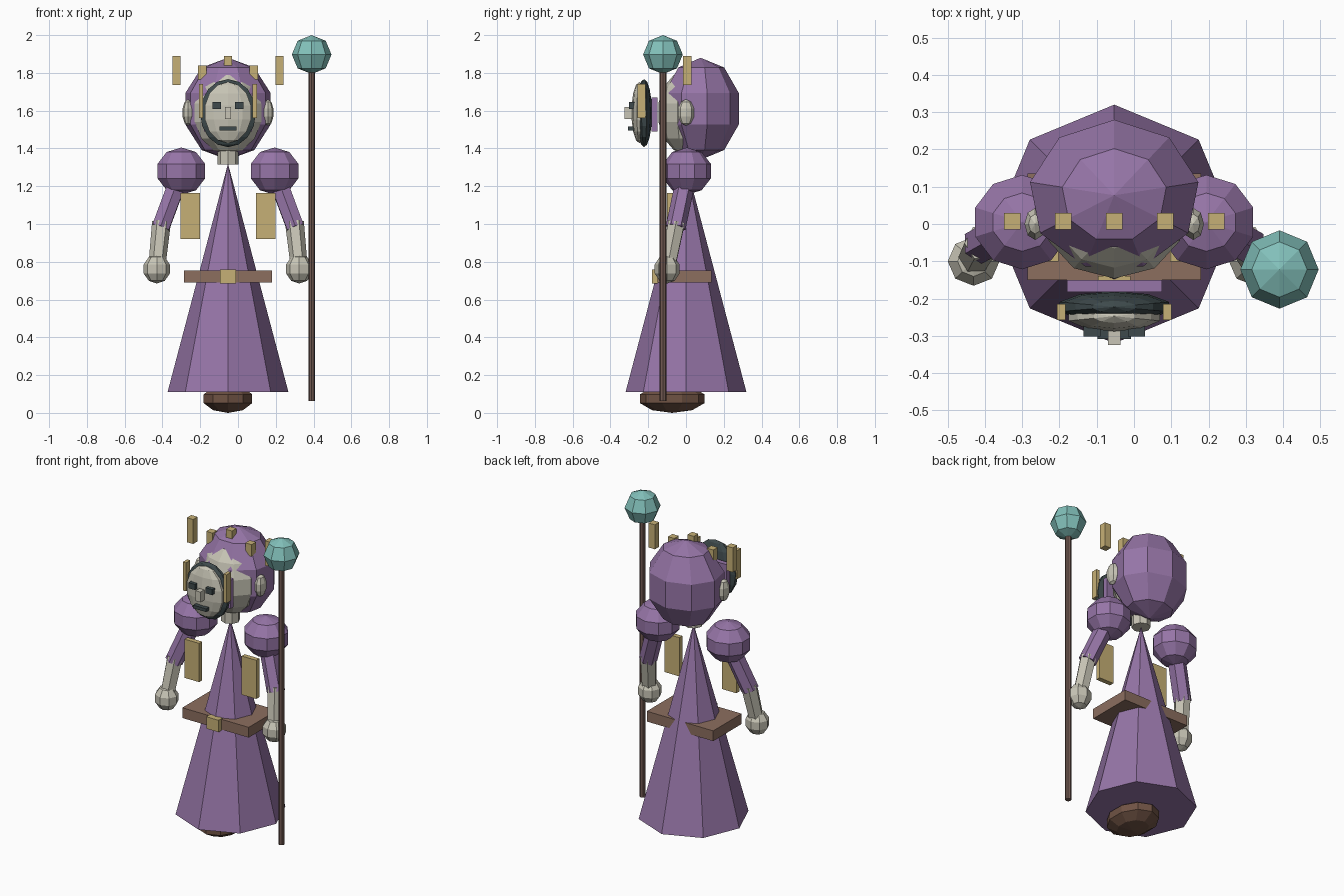
import bpy
from math import radians
from mathutils import Vector

if "Cube" in bpy.data.objects:
    bpy.data.objects.remove(bpy.data.objects["Cube"])

CX = -0.053  # body axis


def material(name, rgb):
    lin = [((c / 255 + 0.055) / 1.055) ** 2.4 for c in rgb]
    m = bpy.data.materials.new(name)
    m.diffuse_color = (*lin, 1)
    m.use_nodes = True
    m.node_tree.nodes["Principled BSDF"].inputs["Base Color"].default_value = m.diffuse_color
    return m


PURPLE = material("robe purple", (150, 117, 167))
SKIN = material("pale skin", (200, 197, 182))
GOLD = material("gold", (198, 176, 118))
LEATHER = material("belt brown", (140, 110, 95))
SHOE = material("shoe brown", (112, 83, 68))
WOOD = material("staff wood", (114, 90, 82))
DARK = material("dark slate", (62, 74, 76))
ORB = material("teal crystal", (130, 192, 186))


def finish(name, mat):
    ob = bpy.context.object
    ob.name = name
    ob.data.materials.append(mat)
    return ob


def ball(name, mat, loc, radii, segs=8, rings=5):
    bpy.ops.mesh.primitive_uv_sphere_add(segments=segs, ring_count=rings, radius=1, location=loc)
    ob = finish(name, mat)
    ob.scale = radii
    return ob


def box(name, mat, lo, hi):
    lo, hi = Vector(lo), Vector(hi)
    bpy.ops.mesh.primitive_cube_add(size=1, location=(lo + hi) / 2)
    ob = finish(name, mat)
    ob.scale = hi - lo
    return ob


def rod(name, mat, a, b, r1, r2, sides):
    a, b = Vector(a), Vector(b)
    bpy.ops.mesh.primitive_cone_add(vertices=sides, radius1=r1, radius2=r2,
                                    depth=(b - a).length, location=(a + b) / 2)
    ob = finish(name, mat)
    ob.rotation_mode = 'QUATERNION'
    ob.rotation_quaternion = (b - a).to_track_quat('Z', 'Y')
    return ob


# Robe, foot and belt
bpy.ops.mesh.primitive_cone_add(vertices=8, radius1=0.32, radius2=0, depth=1.21,
                                location=(CX, 0, 0.715))
finish("robe", PURPLE)
ball("shoe", SHOE, (CX, -0.073, 0.075), (0.142, 0.18, 0.075), 10, 5)
box("belt", LEATHER, (-0.285, -0.15, 0.69), (0.18, 0.135, 0.755))
box("buckle", GOLD, (-0.096, -0.18, 0.685), (-0.01, -0.14, 0.76))

# Neck, head and hood
bpy.ops.mesh.primitive_cylinder_add(vertices=8, radius=0.055, depth=0.12, location=(CX, 0, 1.375))
finish("neck", SKIN)
ball("head", SKIN, (CX, 0, 1.59), (0.19, 0.15, 0.22), 10, 7)
ball("hood", PURPLE, (CX, 0.077, 1.61), (0.241, 0.213, 0.27), 9, 5)

# Floating mask in front of the head
box("mask_back", PURPLE, (-0.18, -0.182, 1.49), (0.075, -0.15, 1.67))
ball("mask_frame", DARK, (CX, -0.222, 1.587), (0.155, 0.042, 0.18), 10, 8)
ball("mask_face", SKIN, (CX, -0.247, 1.59), (0.132, 0.042, 0.162), 10, 7)
box("nose", SKIN, (CX - 0.017, -0.325, 1.555), (CX + 0.017, -0.27, 1.62))
box("mouth", DARK, (CX - 0.045, -0.308, 1.495), (CX + 0.045, -0.27, 1.515))

# Crown points
for i, (low, high) in enumerate([(1.735, 1.89), (1.765, 1.84), (1.735, 1.89),
                                 (1.765, 1.84), (1.735, 1.89)]):
    x = CX + (i - 2) * 0.1365
    box("crown_point", GOLD, (x - 0.022, -0.015, low), (x + 0.022, 0.029, high))

# Mirrored parts
for s, side in ((-1, "left"), (1, "right")):
    def at(x, y, z):
        return (CX + s * x, y, z)

    ball("ear_" + side, SKIN, at(0.212, 0, 1.59), (0.03, 0.045, 0.07))
    box("mask_strip_" + side, GOLD, (CX + s * 0.142 - 0.011, -0.257, 1.56),
        (CX + s * 0.142 + 0.011, -0.215, 1.74))
    box("eye_" + side, DARK, (CX + s * 0.06 - 0.023, -0.302, 1.61),
        (CX + s * 0.06 + 0.023, -0.265, 1.645))
    ball("shoulder_" + side, PURPLE, at(0.247, 0.005, 1.28), (0.139, 0.133, 0.125), 10, 5)
    rod("sleeve_" + side, PURPLE, at(0.26, 0, 1.24), at(0.357, -0.055, 0.98), 0.053, 0.053, 6)
    rod("forearm_" + side, SKIN, at(0.352, -0.05, 1.01), at(0.376, -0.095, 0.78), 0.05, 0.045, 6)
    ball("hand_" + side, SKIN, at(0.377, -0.1, 0.762), (0.073, 0.069, 0.077))
    box("sash_" + side, GOLD, (CX + s * 0.2 - 0.051, -0.1, 0.92),
        (CX + s * 0.2 + 0.051, -0.07, 1.165))

# Staff
rod("staff", WOOD, (0.39, -0.122, 0.062), (0.39, -0.122, 1.84), 0.018, 0.018, 8)
ball("staff_orb", ORB, (0.39, -0.122, 1.897), (0.105, 0.105, 0.103), 8, 4)
